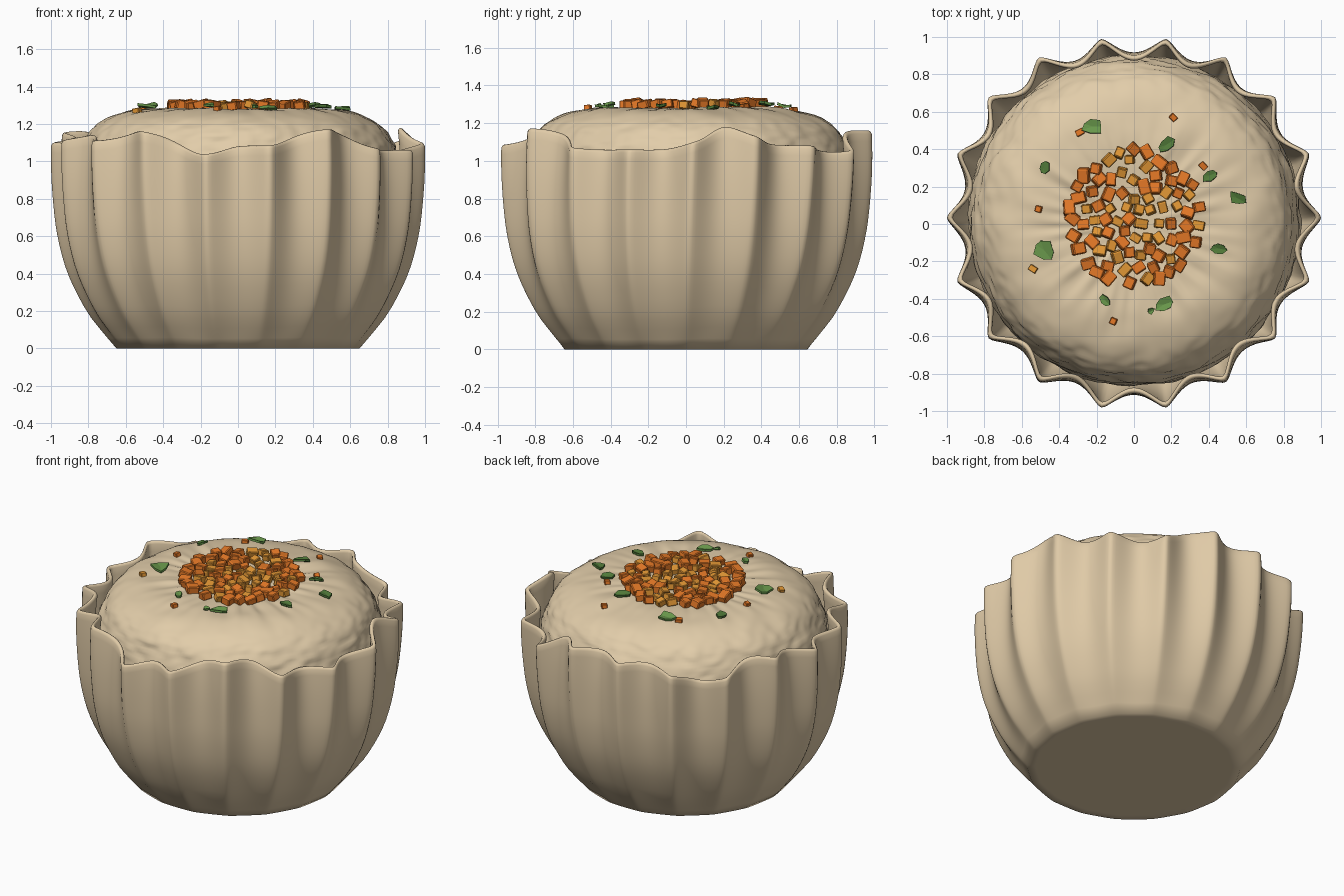
import bpy, bmesh, math, random
from mathutils import Vector, Matrix, noise

random.seed(7)
if "Cube" in bpy.data.objects:
    bpy.data.objects.remove(bpy.data.objects["Cube"], do_unlink=True)


def material(name, r, g, b):
    m = bpy.data.materials.new(name)
    m.use_nodes = True
    m.diffuse_color = (r, g, b, 1)
    m.node_tree.nodes["Principled BSDF"].inputs["Base Color"].default_value = (r, g, b, 1)
    return m


pastry = material("pastry cup", .74, .59, .385)
cream = material("creamy filling", .76, .61, .4)
orange = material("deep orange", .78, .19, .02)
amber = material("amber", .76, .31, .035)
leaf = material("leaf green", .14, .31, .07)
dark_leaf = material("dark leaf green", .08, .19, .04)


def add_object(name, bm, mats, angle=None):
    mesh = bpy.data.meshes.new(name)
    bmesh.ops.recalc_face_normals(bm, faces=bm.faces)
    bm.to_mesh(mesh)
    bm.free()
    ob = bpy.data.objects.new(name, mesh)
    bpy.context.collection.objects.link(ob)
    for m in mats:
        mesh.materials.append(m)
    if angle:
        bpy.ops.object.select_all(action="DESELECT")
        ob.select_set(True)
        bpy.context.view_layer.objects.active = ob
        bpy.ops.object.shade_smooth_by_angle(angle=math.radians(angle))
    return ob


def curve(points, x):
    """Smooth curve through sorted (x, y) points."""
    slope = [(points[min(i + 1, len(points) - 1)][1] - points[max(i - 1, 0)][1]) /
             (points[min(i + 1, len(points) - 1)][0] - points[max(i - 1, 0)][0])
             for i in range(len(points))]
    x = min(max(x, points[0][0]), points[-1][0])
    for i in range(len(points) - 1):
        (a, p), (b, q) = points[i], points[i + 1]
        if x <= b:
            h = b - a
            t = (x - a) / h
            return (p * (1 + 2 * t) * (1 - t) ** 2 + q * t * t * (3 - 2 * t)
                    + h * slope[i] * t * (1 - t) ** 2 + h * slope[i + 1] * t * t * (t - 1))


def lathe(name, count, rings, point, mat, angle):
    """Surface of rings; point(theta, ring) gives each position; both ends closed."""
    bm = bmesh.new()
    grid = [[bm.verts.new(point(math.tau * i / count, k)) for i in range(count)]
            for k in rings]
    for low, high in zip(grid, grid[1:]):
        for i in range(count):
            j = (i + 1) % count
            bm.faces.new((low[i], low[j], high[j], high[i]))
    bm.faces.new(grid[0])
    bm.faces.new(grid[-1])
    return add_object(name, bm, [mat], angle)


# Fluted cup: swelling profile, eighteen ridges, an uneven rim and a slight lean to the back
BODY = [(0, .65), (.1, .735), (.2, .81), (.4, .91), (.6, .965), (.8, .99), (1, 1), (1.2, .995)]
RIM = [(-180, 1.1), (-165, 1.1), (-150, 1.14), (-140, 1.11), (-121, 1.16), (-102, 1.04),
       (-90, 1.08), (-78, 1.09), (-61, 1.17), (-50, 1.14), (-40, 1.07), (-20, 1.06), (-8, 1.065),
       (2, 1.11), (11, 1.18), (20, 1.13), (27, 1.09), (40, 1.08), (58, 1.05), (70, 1.15),
       (80, 1.16), (92, 1.15), (117, 1.12), (132, 1.04), (142, 1.1), (154, 1.16), (165, 1.14),
       (180, 1.1)]


def cup_point(theta, ring):
    u, inset = ring
    degrees = (math.degrees(theta) + 180) % 360 - 180
    z = curve(RIM, degrees) * u
    away = math.sqrt(math.sin(9 * theta) ** 2 + .025) - math.sqrt(.025)
    r = curve(BODY, z) - (.006 + .106 * u ** .8) * away - inset
    c, s = math.cos(theta), math.sin(theta)
    return (r * c - .012 * u * math.sin(2 * theta) ** 2, r * s + .036 * u * (1 - s ** 8), z)


cup_rings = [(0, .12), (0, .05)] + [(k / 20, 0) for k in range(20)]
cup_rings += [(.985, 0), (.996, .006), (1, .015), (.996, .024)]
cup_rings += [(.985, .03), (.94, .03), (.85, .03), (.7, .03), (.5, .035), (.2, .05)]
lathe("fluted_cup", 360, cup_rings, cup_point, pastry, 75)

# Domed filling: gently lumpy, with radial creases round the middle and craggy sides
DOME = [(0, 1.265), (.2, 1.27), (.4, 1.28), (.55, 1.273), (.64, 1.255), (.72, 1.22),
        (.785, 1.17), (.825, 1.11), (.855, 1.04), (.875, .96), (.885, .85)]


def fill_height(r, theta):
    c, s = math.cos(theta), math.sin(theta)
    crease = noise.noise(Vector((c * 8, s * 8, r * 2)))
    fade = max(0, 1 - abs(r - .42) / .3)
    lump = noise.noise(Vector((r * c * 6, r * s * 6, 3)))
    return curve(DOME, r) + .013 * crease * fade + .009 * lump * min(1, r * 2)


def fill_point(theta, r):
    c, s = math.cos(theta), math.sin(theta)
    z = fill_height(r, theta)
    edge = min(1, max(0, (r - .6) / .2))
    rough = noise.noise(Vector((c * 5, s * 5, z * 10))) + .8 * noise.noise(Vector((c * 11, s * 11, z * 32)))
    wide = r + .013 * edge * rough
    return (wide * c, wide * s + .025 * r * r, z)


fill_rings = [.885 * math.sin(math.pi / 2 * k / 64) for k in range(64, 0, -1)]
lathe("creamy_filling", 240, fill_rings, fill_point, cream, 60)


def rest_on_filling(x, y, lift):
    return Vector((x, y, fill_height(math.hypot(x, y), math.atan2(y, x)) + lift))


def tumble(amount):
    return (Matrix.Rotation(random.uniform(0, math.tau), 4, "Z")
            @ Matrix.Rotation(random.uniform(-amount, amount), 4, "X")
            @ Matrix.Rotation(random.uniform(-amount, amount), 4, "Y"))


def add_die(bm, place, size, index):
    part = bmesh.new()
    bmesh.ops.create_cube(part, size=1)
    bmesh.ops.bevel(part, geom=part.edges[:], offset=.09, segments=1, affect="EDGES")
    shape = Matrix.Diagonal((size * random.uniform(.95, 1.3), size, size * .8, 1))
    part.transform(Matrix.Translation(place) @ tumble(.28) @ shape)
    for f in part.faces:
        f.material_index = index
    temp = bpy.data.meshes.new("temp")
    part.to_mesh(temp)
    part.free()
    bm.from_mesh(temp)
    bpy.data.meshes.remove(temp)


# Heap of diced vegetables, spread evenly in a round patch
dice = bmesh.new()
spots = []
for attempt in range(9000):
    a, r = random.uniform(0, math.tau), .36 * math.sqrt(random.random())
    x, y = r * math.cos(a), r * math.sin(a) + .04
    if all(math.hypot(x - p, y - q) > .058 for p, q in spots):
        spots.append((x, y))
        amber_piece = random.random() < .33
        size = random.uniform(.046, .056) if amber_piece else random.uniform(.052, .064)
        add_die(dice, rest_on_filling(x, y, .022), size, int(amber_piece))
# Stray crumbs
for x, y in [(-.29, .49), (.21, .57), (.37, .31), (-.51, .08), (-.54, -.24), (-.11, -.52)]:
    add_die(dice, rest_on_filling(x, y, .008), .034, int(x < -.52))
add_object("diced_vegetables", dice, [orange, amber])

# Torn herb leaves: thin folded, jagged chips (x, y, size, turn, dark)
herbs = bmesh.new()
LEAVES = [(-.22, .52, .058, 0, 0), (.17, .42, .052, .6, 1), (.41, .26, .05, .4, 1),
          (.55, .14, .048, -.5, 1), (.45, -.13, .044, -.2, 1), (-.48, .3, .042, 1.4, 1),
          (-.48, -.14, .074, -.9, 0), (-.15, -.41, .036, -.8, 0), (.16, -.43, .058, .3, 0),
          (.09, -.465, .022, .5, 0)]
for x, y, size, turn, dark in LEAVES:
    move = (Matrix.Translation(rest_on_filling(x, y, .012)) @ Matrix.Rotation(turn, 4, "Z")
            @ Matrix.Rotation(random.uniform(-.25, .25), 4, "X"))
    outline = []
    for k in range(7):
        a = math.tau * k / 7
        r = size * random.uniform(.7, 1.2)
        outline.append((r * math.cos(a), .68 * r * math.sin(a)))
    top, under = [[herbs.verts.new(move @ Vector((p, q, abs(q) * .3 + h))) for p, q in outline]
                  for h in (.007, -.007)]
    peak, base = [herbs.verts.new(move @ Vector((0, 0, h))) for h in (.007, -.007)]
    for k in range(7):
        j = (k + 1) % 7
        for f in ((peak, top[k], top[j]), (base, under[j], under[k]),
                  (top[k], under[k], under[j], top[j])):
            herbs.faces.new(f).material_index = dark
add_object("herb_leaves", herbs, [leaf, dark_leaf])
